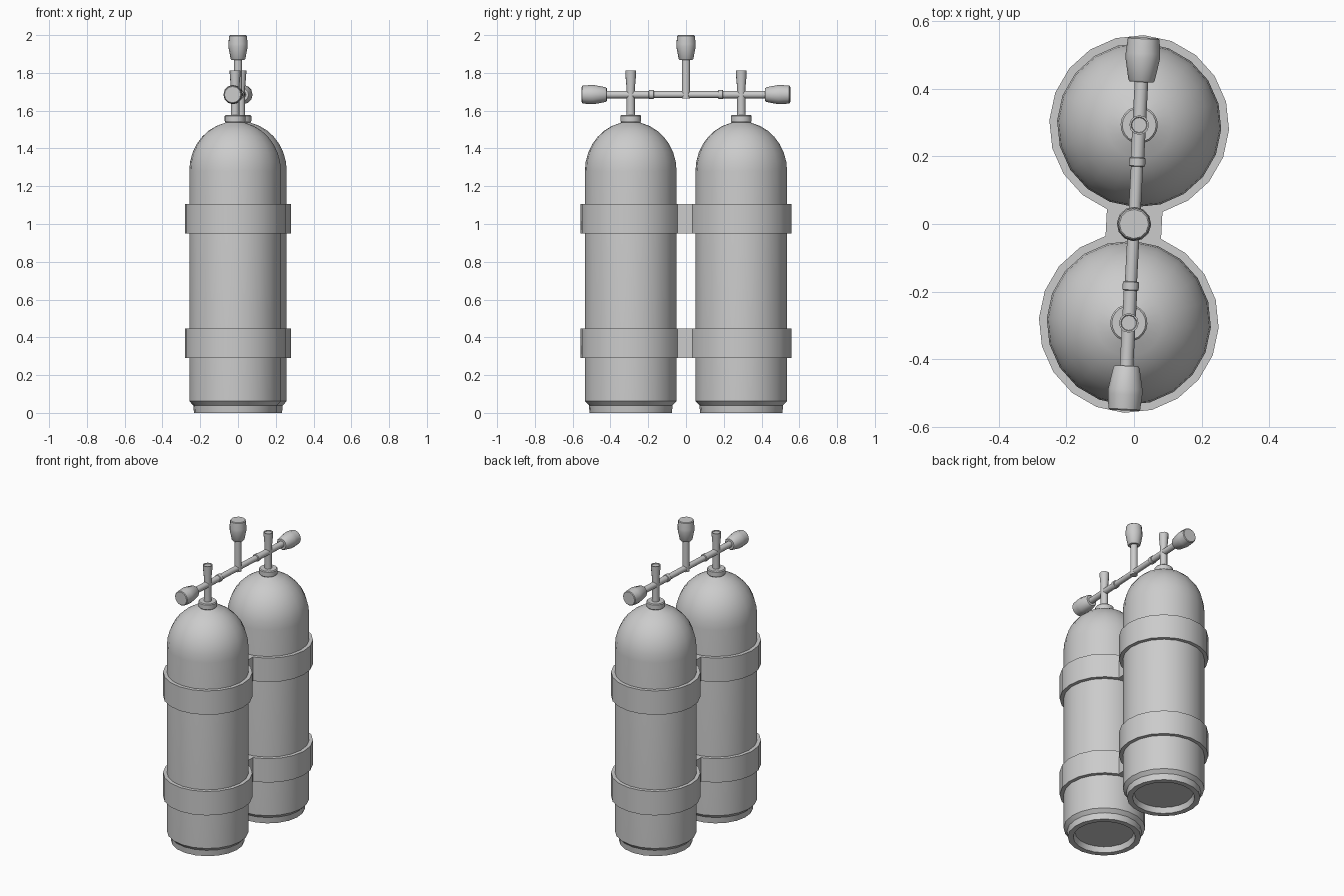
import bpy, bmesh, math
from mathutils import Matrix, Vector

if "Cube" in bpy.data.objects:
    bpy.data.objects.remove(bpy.data.objects["Cube"])

TURN = Matrix.Rotation(math.radians(-3), 4, 'Z')   # whole set is turned slightly
TANK_Y, TANK_R, BAND_R, BAR_Z = 0.293, 0.243, 0.266, 1.685


def finish(bm, name, matrix, smooth=True):
    bmesh.ops.recalc_face_normals(bm, faces=bm.faces)
    mesh = bpy.data.meshes.new(name)
    bm.to_mesh(mesh)
    bm.free()
    mesh.transform(TURN @ matrix)
    obj = bpy.data.objects.new(name, mesh)
    bpy.context.collection.objects.link(obj)
    if smooth:
        bpy.ops.object.select_all(action='DESELECT')
        obj.select_set(True)
        bpy.context.view_layer.objects.active = obj
        bpy.ops.object.shade_smooth_by_angle(angle=math.radians(32))
    return obj


def lathe(name, profile, sides, matrix):
    """Revolve (radius, height) points about local z; points at radius 0 close the ends."""
    bm = bmesh.new()
    verts = [bm.verts.new((r, 0, z)) for r, z in profile]
    edges = [bm.edges.new(p) for p in zip(verts, verts[1:])]
    bmesh.ops.rotate(bm, verts=verts, matrix=Matrix.Rotation(math.pi / 2, 3, 'Z'))
    bmesh.ops.spin(bm, geom=verts + edges, axis=(0, 0, 1), cent=(0, 0, 0),
                   angle=2 * math.pi, steps=sides)
    bmesh.ops.remove_doubles(bm, verts=bm.verts, dist=1e-4)
    return finish(bm, name, matrix)


def band(name, z0, z1):
    """Figure-eight strap: two rings joined by a bridge, extruded upward."""
    bm = bmesh.new()
    bridge = []
    for s in (1, -1):
        def ring(r):
            return [bm.verts.new((s * r * math.sin(a), s * (TANK_Y - r * math.cos(a)), z0))
                    for a in (math.tau * i / 20 for i in range(20))]
        outer, inner = ring(BAND_R), ring(TANK_R - 0.001)
        for i in range(1, 19):
            bm.faces.new((outer[i], outer[i + 1], inner[i + 1], inner[i]))
        bridge += [outer[1], inner[1], inner[0], inner[19], outer[19]]
        bm.verts.remove(outer[0])
    bm.faces.new(bridge)
    bmesh.ops.recalc_face_normals(bm, faces=bm.faces)
    new = bmesh.ops.extrude_face_region(bm, geom=bm.faces[:], use_keep_orig=True)['geom']
    bmesh.ops.translate(bm, vec=(0, 0, z1 - z0),
                        verts=[g for g in new if isinstance(g, bmesh.types.BMVert)])
    return finish(bm, name, Matrix())


# Profiles
dome = [(TANK_R * math.cos(a), 1.28 + 0.262 * math.sin(a))
        for a in (math.radians(d) for d in range(0, 80, 11))]
tank = [(0, 0.035), (0.175, 0.035), (0.185, 0), (0.218, 0), (0.222, 0.04),
        (TANK_R, 0.062)] + dome + [(0.045, 1.54)]
collar = [(0.045, 1.53), (0.055, 1.545), (0.055, 1.572), (0.05, 1.577), (0, 1.577)]
stem = [(0.022, 1.57), (0.022, 1.72), (0.028, 1.785), (0.029, 1.812), (0.024, 1.812),
        (0.022, 1.807), (0, 1.807)]
knob = [(0, 0), (0.034, 0), (0.039, 0.006), (0.051, 0.07), (0.051, 0.085),
        (0.047, 0.128), (0.043, 0.132), (0, 0.132)]

# Tanks, valve stems and end knobs, one set per side
for s, side in ((1, "back"), (-1, "front")):
    place = Matrix.Translation((0, s * TANK_Y, 0))
    lathe(side + "_tank", tank, 20, place)
    lathe(side + "_neck_collar", collar, 20, place)
    lathe(side + "_valve_stem", stem, 12, place)
    along = Matrix.Translation((0, 0, BAR_Z)) @ Matrix.Rotation(-s * math.pi / 2, 4, 'X')
    lathe(side + "_bar", [(0.018, 0), (0.018, 0.17), (0.024, 0.172), (0.024, 0.195),
                          (0.02, 0.197), (0.02, 0.43)], 12, along)
    lathe(side + "_knob", knob, 12, along @ Matrix.Translation((0, 0, 0.42)))

# Centre outlet with its knob
lathe("centre_stem", [(0, BAR_Z - 0.022), (0.022, BAR_Z - 0.02), (0.022, 1.875)], 12, Matrix())
lathe("centre_knob", knob, 12, Matrix.Translation((0, 0, 1.868)))

# Straps holding both tanks
band("lower_band", 0.29, 0.447)
band("upper_band", 0.95, 1.107)
